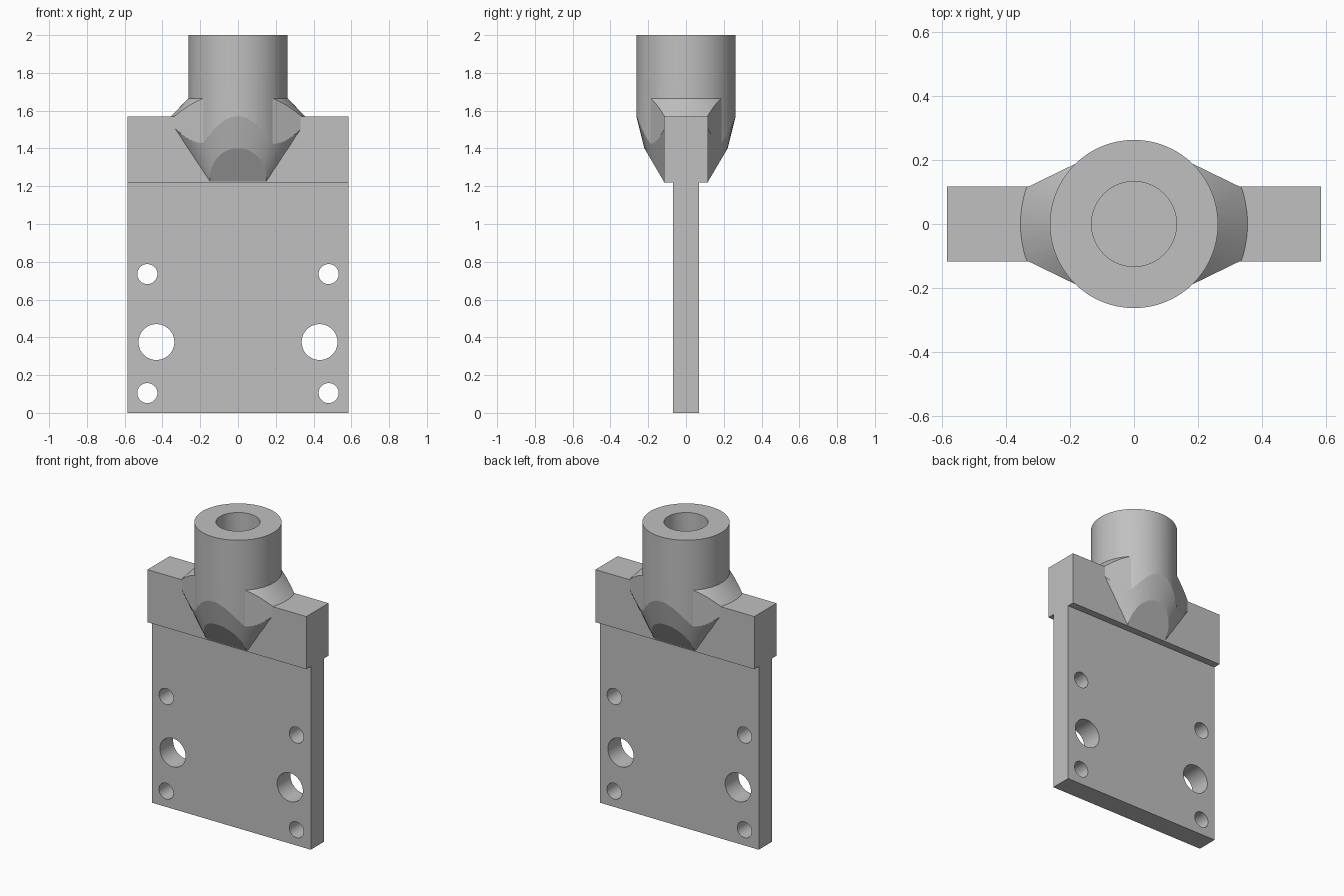
import bpy, bmesh, math

cube = bpy.data.objects.get("Cube")
if cube:
    bpy.data.objects.remove(cube, do_unlink=True)

# Single machined-metal colour
metal = bpy.data.materials.new("plain grey")
metal.use_nodes = True
GREY = (0.53, 0.53, 0.53, 1)
metal.diffuse_color = GREY
metal.node_tree.nodes["Principled BSDF"].inputs["Base Color"].default_value = GREY


def ellipse(a, b, n=96):
    return [(a * math.cos(2 * math.pi * i / n), b * math.sin(2 * math.pi * i / n))
            for i in range(n)]


def loft(name, ring_a, h_a, ring_b, h_b, axis="Z"):
    """Closed solid between two matching rings, along Z, or along X or Y."""
    place = {"Z": lambda u, v, h: (u, v, h),
             "Y": lambda u, v, h: (u, h, v),
             "X": lambda u, v, h: (h, u, v)}[axis]
    bm = bmesh.new()
    low = [bm.verts.new(place(u, v, h_a)) for u, v in ring_a]
    high = [bm.verts.new(place(u, v, h_b)) for u, v in ring_b]
    n = len(low)
    bm.faces.new(low[::-1])
    bm.faces.new(high)
    for i in range(n):
        j = (i + 1) % n
        bm.faces.new((low[i], low[j], high[j], high[i]))
    bmesh.ops.recalc_face_normals(bm, faces=bm.faces)
    mesh = bpy.data.meshes.new(name)
    bm.to_mesh(mesh)
    bm.free()
    mesh.materials.append(metal)
    obj = bpy.data.objects.new(name, mesh)
    bpy.context.collection.objects.link(obj)
    return obj


def prism(name, ring, h_a, h_b, axis="Z"):
    return loft(name, ring, h_a, ring, h_b, axis)


def rect(u, v_low, v_high):
    return [(-u, v_low), (u, v_low), (u, v_high), (-u, v_high)]


def combine(obj, tool, operation, keep=False):
    mod = obj.modifiers.new(operation.lower(), "BOOLEAN")
    mod.operation = operation
    mod.solver = "EXACT"
    mod.object = tool
    bpy.context.view_layer.objects.active = obj
    bpy.ops.object.modifier_apply(modifier=mod.name)
    if not keep:
        bpy.data.objects.remove(tool, do_unlink=True)


HALF_W = 0.585
BAR_Y = 0.117
BAR_LOW, BAR_TOP = 1.22, 1.57
RADIUS = 0.263

# Plate with three through holes on each side
plate = prism("mounting_plate", rect(HALF_W, 0, BAR_LOW), -0.07, 0.07, "Y")
for side in (-1, 1):
    for x, z, r in ((0.48, 0.735, 0.053), (0.432, 0.375, 0.095), (0.48, 0.105, 0.053)):
        ring = [(side * x + u, z + v) for u, v in ellipse(r, r, 48)]
        combine(plate, prism("hole_cutter", ring, -0.3, 0.3, "Y"), "DIFFERENCE")

# Thicker crossbar
bar = prism("crossbar", rect(HALF_W, BAR_LOW, BAR_TOP), -BAR_Y, BAR_Y, "Y")

# Shoulder wedges on both sides, sloped by a cone
quarter = [(0.37, 0.0975), (0.18, 0.19)]
half = quarter + [(-x, y) for x, y in quarter[::-1]]
wedge = prism("shoulder", half + [(-x, -y) for x, y in half], 1.1, 1.68)
cone = loft("shoulder_cone", ellipse(0.908, 0.908), 1.0, ellipse(0.229, 0.229), 1.7)
combine(wedge, cone, "INTERSECT")

# Round socket joined to the shoulders
socket = prism("socket", ellipse(RADIUS, RADIUS), 1.15, 2.0)
combine(socket, wedge, "UNION")

# Lower taper: an oval cone, then slanted faces front and back
taper = loft("taper", ellipse(0.118, 0.145), 1.1, ellipse(0.761, 0.396), 2.1)
combine(socket, taper, "INTERSECT")
right_edge = [(0.116, 1.223), (0.22, 1.4), (0.4, 1.715), (0.4, 2.2)]
slant = prism("slant", right_edge + [(-y, z) for y, z in right_edge[::-1]], -0.8, 0.8, "X")
combine(socket, slant, "INTERSECT")

# Bore down through the socket into the bar
bore = prism("bore_cutter", ellipse(0.133, 0.133, 64), 1.4, 2.2)
bore.data.materials.clear()
bore.data.materials.append(metal)
combine(bar, bore, "DIFFERENCE", keep=True)
combine(socket, bore, "DIFFERENCE")

# Smooth round walls, crisp edges
for obj in (plate, bar, socket):
    bpy.ops.object.select_all(action="DESELECT")
    obj.select_set(True)
    bpy.context.view_layer.objects.active = obj
    bpy.ops.object.shade_smooth_by_angle(angle=math.radians(12))
